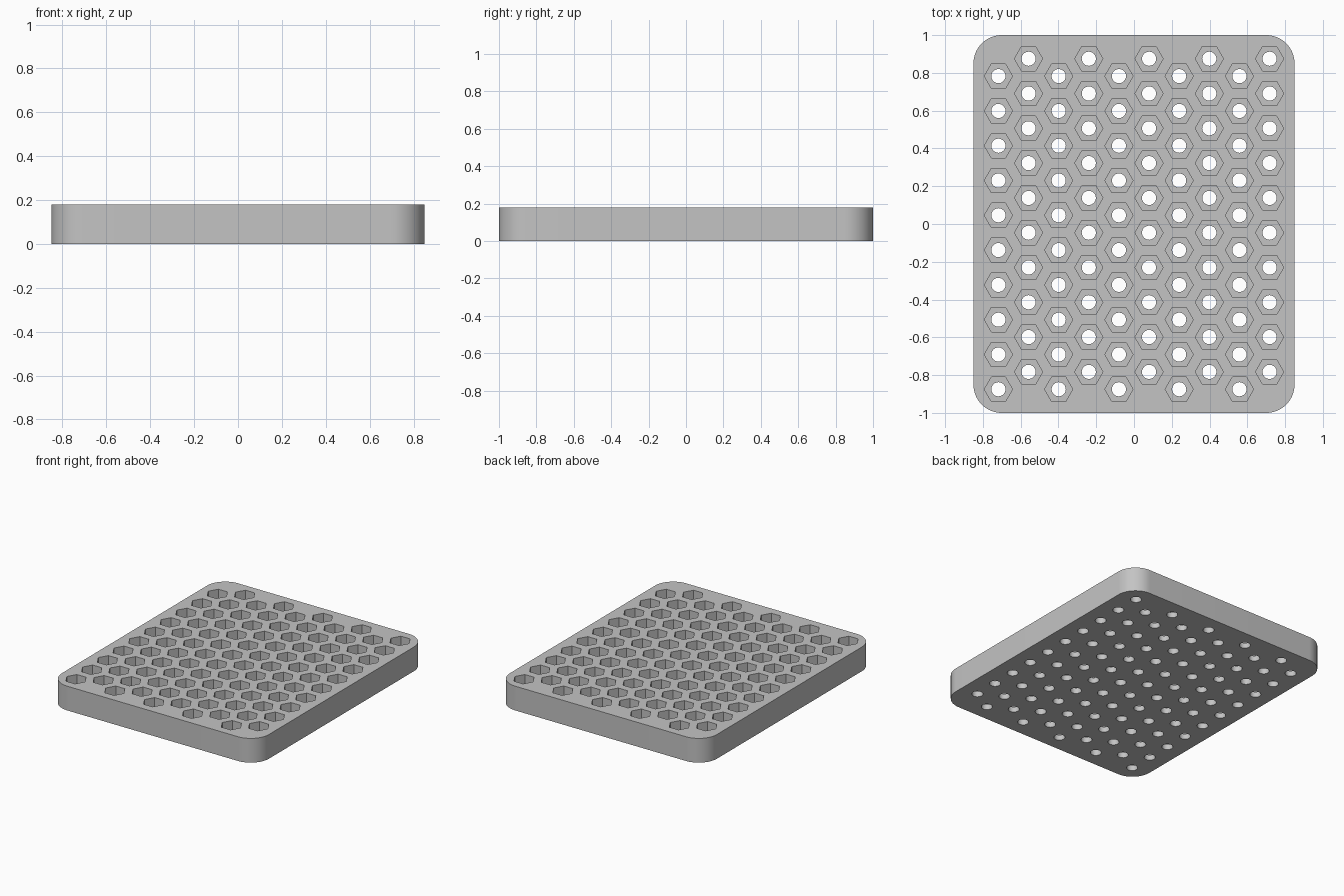
import bpy
import bmesh
from math import cos, sin, pi, radians
from mathutils import Matrix

cube = bpy.data.objects.get("Cube")
if cube:
    bpy.data.objects.remove(cube)

WIDTH, LENGTH, HEIGHT, CORNER = 1.70, 2.0, 0.18, 0.15
HEX_R, HOLE_R, FLOOR = 0.0745, 0.0375, 0.04
COLS, ROWS, STEP_X, STEP_Y = 10, 10, 0.1595, 0.1842

grey = bpy.data.materials.new("grey plastic")
grey.use_nodes = True
colour = (0.55, 0.55, 0.55, 1)
grey.diffuse_color = colour
grey.node_tree.nodes["Principled BSDF"].inputs["Base Color"].default_value = colour


def make_object(name, bm):
    bmesh.ops.recalc_face_normals(bm, faces=bm.faces)
    mesh = bpy.data.meshes.new(name)
    bm.to_mesh(mesh)
    bm.free()
    mesh.materials.append(grey)
    obj = bpy.data.objects.new(name, mesh)
    bpy.context.collection.objects.link(obj)
    return obj


def rounded_plate(segments=16):
    bm = bmesh.new()
    verts = []
    signs = [(1, 1), (-1, 1), (-1, -1), (1, -1)]
    for quarter, (sx, sy) in enumerate(signs):
        for i in range(segments + 1):
            a = (quarter + i / segments) * pi / 2
            verts.append(bm.verts.new((sx * (WIDTH / 2 - CORNER) + CORNER * cos(a),
                                       sy * (LENGTH / 2 - CORNER) + CORNER * sin(a), 0)))
    face = bm.faces.new(verts)
    ext = bmesh.ops.extrude_face_region(bm, geom=[face], use_keep_orig=True)
    top = [g for g in ext["geom"] if isinstance(g, bmesh.types.BMVert)]
    bmesh.ops.translate(bm, verts=top, vec=(0, 0, HEIGHT))
    return make_object("tray", bm)


def hole_centres():
    # Alternate columns are shifted by half a pitch
    for c in range(COLS):
        for r in range(ROWS):
            shift = STEP_Y / 4 if c % 2 else -STEP_Y / 4
            yield ((c - (COLS - 1) / 2) * STEP_X,
                   (r - (ROWS - 1) / 2) * STEP_Y + shift)


def prism_grid(name, sides, radius, z0, z1):
    bm = bmesh.new()
    for x, y in hole_centres():
        bmesh.ops.create_cone(bm, cap_ends=True, segments=sides,
                              radius1=radius, radius2=radius, depth=z1 - z0,
                              matrix=Matrix.Translation((x, y, (z0 + z1) / 2))
                              @ Matrix.Rotation(radians(90), 4, "Z"))
    return make_object(name, bm)


# Tray with hexagonal pockets and round through holes
tray = rounded_plate()
cutters = [prism_grid("pocket_cutters", 6, HEX_R, FLOOR, HEIGHT + 0.1),
           prism_grid("hole_cutters", 24, HOLE_R, -0.1, FLOOR + 0.05)]
bpy.ops.object.select_all(action="DESELECT")
tray.select_set(True)
bpy.context.view_layer.objects.active = tray
for cutter in cutters:
    mod = tray.modifiers.new(cutter.name, "BOOLEAN")
    mod.operation = "DIFFERENCE"
    mod.solver = "EXACT"
    mod.object = cutter
    bpy.ops.object.modifier_apply(modifier=mod.name)
    bpy.data.objects.remove(cutter)

bpy.ops.object.shade_smooth_by_angle(angle=radians(30))
